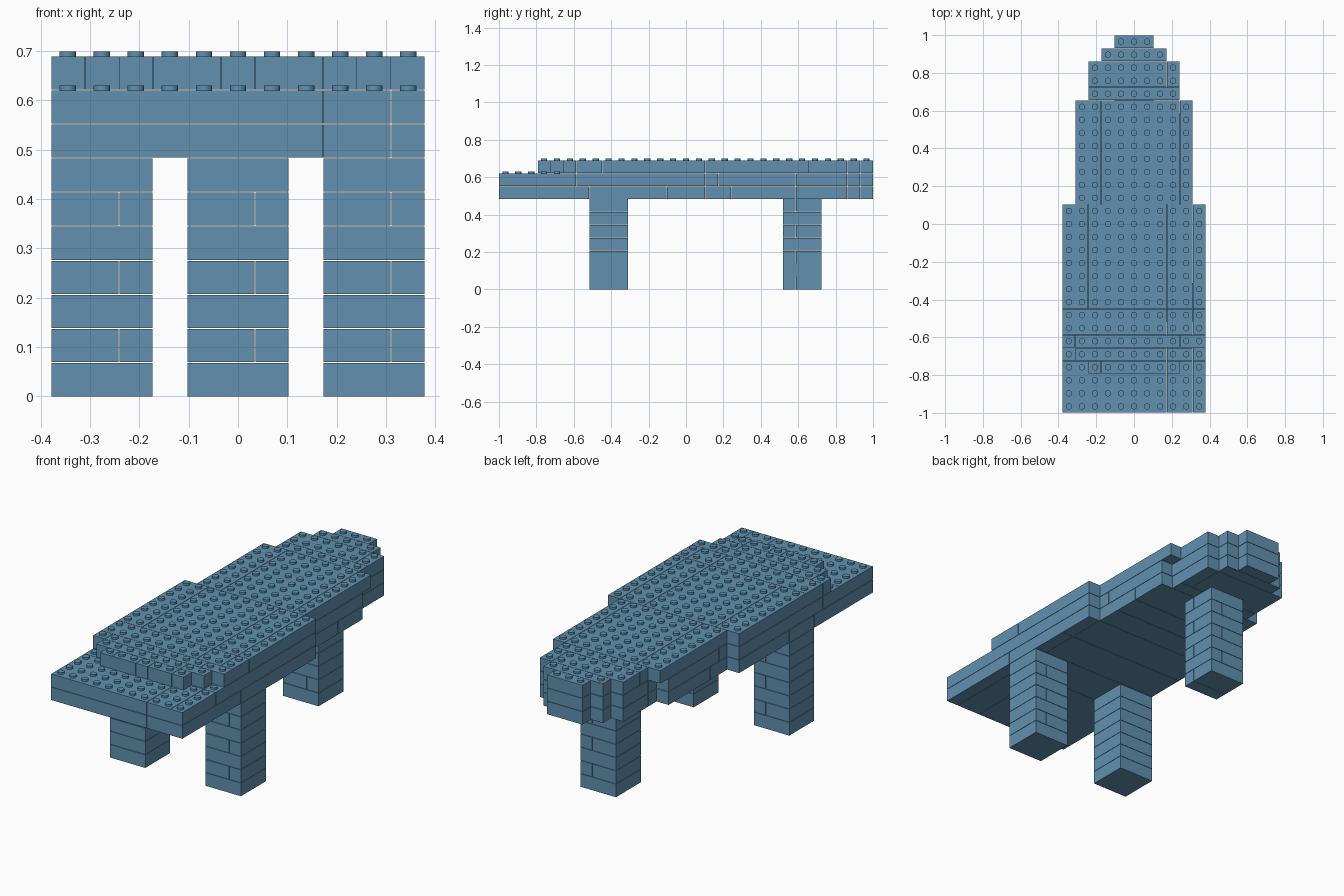
import bpy, bmesh, math
from mathutils import Matrix

if "Cube" in bpy.data.objects:
    bpy.data.objects.remove(bpy.data.objects["Cube"])

P = 2 / 29          # stud pitch, also brick height
H = 0.069
GAP = 0.001         # inset on each brick side
STUD_R, STUD_H = 0.0166, 0.0105

blue = bpy.data.materials.new("muted_blue")
blue.diffuse_color = (0.119, 0.283, 0.428, 1)
blue.use_nodes = True
blue.node_tree.nodes["Principled BSDF"].inputs["Base Color"].default_value = blue.diffuse_color


def gx(i):
    return (i - 5.5) * P


def gy(j):
    return -1 + j * P


def brick(bm, i0, i1, j0, j1, layer):
    """One block covering grid cells i0..i1 by j0..j1 on a layer."""
    lo = (gx(i0) + GAP, gy(j0) + GAP, layer * H + (GAP if layer else 0))
    hi = (gx(i1) - GAP, gy(j1) - GAP, (layer + 1) * H - GAP)
    mid = [(a + b) / 2 for a, b in zip(lo, hi)]
    size = [b - a for a, b in zip(lo, hi)]
    bmesh.ops.create_cube(bm, size=1, matrix=Matrix.Translation(mid) @ Matrix.Diagonal((*size, 1)))


def finish(bm, name, smooth=False):
    mesh = bpy.data.meshes.new(name)
    bm.to_mesh(mesh)
    bm.free()
    mesh.materials.append(blue)
    ob = bpy.data.objects.new(name, mesh)
    bpy.context.collection.objects.link(ob)
    if smooth:
        bpy.context.view_layer.objects.active = ob
        ob.select_set(True)
        bpy.ops.object.shade_smooth_by_angle(angle=math.radians(40))
        ob.select_set(False)


def deck(name, layer, bands):
    """Each band is (start row, end row, column cuts)."""
    bm = bmesh.new()
    for j0, j1, cuts in bands:
        for a, b in zip(cuts, cuts[1:]):
            brick(bm, a, b, j0, j1, layer)
    finish(bm, name)


def studs(name, layer, cells):
    bm = bmesh.new()
    for i, j in cells:
        z = (layer + 1) * H - GAP + STUD_H / 2
        bmesh.ops.create_cone(bm, cap_ends=True, segments=16, radius1=STUD_R, radius2=STUD_R,
                              depth=STUD_H, matrix=Matrix.Translation((gx(i + .5), gy(j + .5), z)))
    finish(bm, name, True)


# Legs: courses with alternating joints
for name, i, j in (("front_left_leg", 0, 7), ("front_right_leg", 8, 7), ("back_leg", 4, 22)):
    bm = bmesh.new()
    for layer in range(7):
        if layer % 2:
            brick(bm, i, i + 2, j, j + 3, layer)
            brick(bm, i + 2, i + 3, j, j + 3, layer)
        elif j == 22:
            brick(bm, i, i + 3, j, j + 1, layer)
            brick(bm, i, i + 3, j + 1, j + 3, layer)
        else:
            brick(bm, i, i + 3, j, j + 3, layer)
    finish(bm, name)

# Stepped back end shared by the two lower layers
tail = [(23, 24, [2, 9]), (24, 27, [2, 8, 9]), (27, 28, [3, 8]), (28, 29, [4, 7])]

deck("lower_deck", 7, [(0, 7, [0, 8, 10, 11]), (7, 10, [0, 10, 11]), (10, 13, [0, 10, 11]),
                       (13, 16, [0, 10, 11]), (16, 18, [1, 10]), (18, 20, [1, 10]),
                       (20, 23, [1, 10])] + tail)
deck("middle_deck", 8, [(0, 4, [0, 8, 10, 11]), (4, 6, [0, 8, 10, 11]), (6, 16, [0, 2, 8, 10, 11]),
                        (16, 17, [1, 10]), (17, 23, [1, 3, 9, 10])] + tail)

# Top layer, set back and stepped at the front
top = [(3, 4, [2, 3, 5, 6, 8, 9]), (4, 5, [1, 8, 10]), (5, 6, [0, 1, 9, 11]),
       (6, 8, [0, 8, 10, 11]), (8, 16, [0, 2, 8, 10, 11]), (16, 24, [1, 3, 9, 10]),
       (24, 25, [2, 9]), (25, 27, [2, 8, 9]), (27, 28, [3, 8]), (28, 29, [4, 7])]
deck("top_deck", 9, top)

# Studs on every exposed cell
covered = {(i, j) for j0, j1, c in top for j in range(j0, j1) for i in range(c[0], c[-1])}
studs("top_studs", 9, sorted(covered))
studs("front_ledge_studs", 8, [(i, j) for j in range(5) for i in range(11) if (i, j) not in covered])
